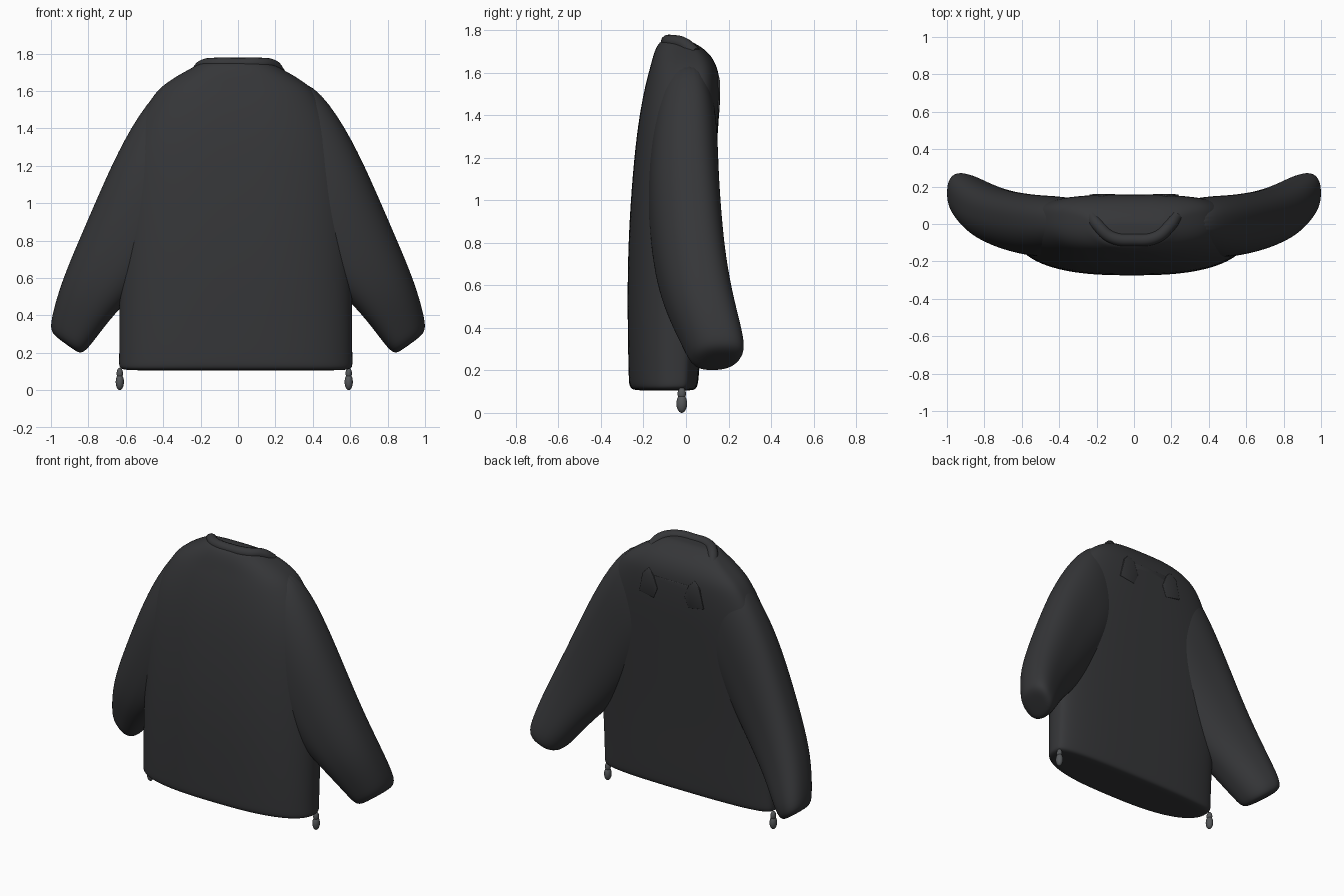
import bpy, bmesh, math

if "Cube" in bpy.data.objects:
    bpy.data.objects.remove(bpy.data.objects["Cube"])

N = 48  # points around each section


def material(name, rgb):
    m = bpy.data.materials.new(name)
    m.diffuse_color = (*rgb, 1)
    m.use_nodes = True
    m.node_tree.nodes["Principled BSDF"].inputs["Base Color"].default_value = m.diffuse_color
    return m


CLOTH = material("dark_cloth", (0.036, 0.037, 0.04))
TRIM = material("grey_trim", (0.09, 0.095, 0.1))


def spow(v, p):
    return math.copysign(abs(v) ** p, v)


def finish(name, bm, mat):
    bmesh.ops.recalc_face_normals(bm, faces=bm.faces)
    me = bpy.data.meshes.new(name)
    bm.to_mesh(me)
    bm.free()
    ob = bpy.data.objects.new(name, me)
    bpy.context.collection.objects.link(ob)
    me.materials.append(mat)
    for p in me.polygons:
        p.use_smooth = True
    return ob


def loft(name, rings, mat):
    """Skin closed rings of N points and cap both ends."""
    bm = bmesh.new()
    rows = [[bm.verts.new(p) for p in r] for r in rings]
    for a, b in zip(rows, rows[1:]):
        for i in range(N):
            j = (i + 1) % N
            bm.faces.new((a[i], a[j], b[j], b[i]))
    bm.faces.new(rows[0])
    bm.faces.new(rows[-1])
    return finish(name, bm, mat)


def subdivide(ob, levels=2):
    s = ob.modifiers.new("smooth", 'SUBSURF')
    s.levels = s.render_levels = levels


def mirror(ob):
    ob.modifiers.new("mirror", 'MIRROR')


# Body: horizontal sections, rounded at the front and flat at the back
def body_ring(z, w, ye, yf, yb):
    pts = []
    for i in range(N):
        a = 2 * math.pi * i / N
        c, s = math.cos(a), math.sin(a)
        p, depth = (0.5, yb - ye) if s > 0 else (0.9, ye - yf)
        pts.append((-0.012 + w * spow(c, 0.75), ye + depth * spow(s, p), z))
    return pts


BODY = [  # z, half width, side y, front y, back y
    (0.106, 0.45, -0.08, -0.19, 0.0), (0.106, 0.61, -0.06, -0.25, 0.04),
    (0.125, 0.626, -0.05, -0.268, 0.055), (0.17, 0.624, -0.05, -0.27, 0.06),
    (0.3, 0.624, -0.05, -0.273, 0.07), (0.6, 0.624, -0.03, -0.277, 0.09),
    (0.9, 0.62, -0.01, -0.268, 0.115), (1.2, 0.60, 0.0, -0.245, 0.14),
    (1.4, 0.54, 0.0, -0.22, 0.157), (1.55, 0.46, 0.01, -0.19, 0.16),
    (1.62, 0.405, 0.01, -0.17, 0.15), (1.68, 0.315, 0.01, -0.155, 0.12),
    (1.72, 0.24, 0.0, -0.14, 0.075), (1.75, 0.19, -0.03, -0.12, 0.02),
    (1.755, 0.10, -0.05, -0.09, -0.01)]
subdivide(loft("body", [body_ring(*r) for r in BODY], CLOTH))


# Sleeve: sections between an outer and an inner edge point
def sleeve_ring(xo, zo, xi, zi, yo, yi, hf, hb):
    pts = []
    for i in range(N):
        a = 2 * math.pi * i / N
        u = 0.5 + 0.5 * spow(math.cos(a), 0.85)
        s = spow(math.sin(a), 0.85)
        y = yi + (yo - yi) * u + (hb if s > 0 else hf) * s
        pts.append((xi + (xo - xi) * u, y, zi + (zo - zi) * u))
    return pts


SLEEVE = [  # outer x z, inner x z, outer y, inner y, front and back depth
    (0.28, 1.69, 0.05, 1.25, 0.01, -0.02, 0.12, 0.10),
    (0.445, 1.605, 0.22, 1.0, 0.02, -0.02, 0.165, 0.145),
    (0.612, 1.34, 0.36, 0.78, 0.02, -0.02, 0.18, 0.15),
    (0.73, 1.08, 0.46, 0.64, 0.035, -0.01, 0.175, 0.152),
    (0.838, 0.83, 0.54, 0.53, 0.055, 0.0, 0.165, 0.155),
    (0.945, 0.58, 0.66, 0.41, 0.095, 0.04, 0.155, 0.155),
    (1.003, 0.37, 0.77, 0.265, 0.165, 0.10, 0.135, 0.14),
    (1.0, 0.31, 0.83, 0.19, 0.17, 0.12, 0.115, 0.12),
    (0.96, 0.275, 0.87, 0.21, 0.16, 0.13, 0.05, 0.06)]
sleeve = loft("sleeves", [sleeve_ring(*r) for r in SLEEVE], CLOTH)
mirror(sleeve)
subdivide(sleeve)

# Collar: rolled band arching round the neck
half = [(0.04, 0.225, 1.69), (-0.01, 0.19, 1.733), (-0.07, 0.12, 1.745)]
path = [(-x, y, z) for y, x, z in half] + [(0, -0.085, 1.745)] + \
       [(x, y, z) for y, x, z in reversed(half)]
cu = bpy.data.curves.new("collar", 'CURVE')
cu.dimensions = '3D'
cu.bevel_depth = 0.033
cu.bevel_resolution = 4
cu.use_fill_caps = True
sp = cu.splines.new('BEZIER')
sp.bezier_points.add(len(path) - 1)
for bp, co in zip(sp.bezier_points, path):
    bp.co = co
    bp.handle_left_type = bp.handle_right_type = 'AUTO'
cu.materials.append(CLOTH)
bpy.context.collection.objects.link(bpy.data.objects.new("collar", cu))


# Flaps below the neckline: thin raised panels on the back
def panel(name, outline, y1):
    bm = bmesh.new()
    f = bm.faces.new([bm.verts.new((x, 0.12, z)) for x, z in outline])
    r = bmesh.ops.extrude_face_region(bm, geom=[f])
    for v in r["geom"]:
        if isinstance(v, bmesh.types.BMVert):
            v.co.y = y1(v.co.z)
    ob = finish(name, bm, CLOTH)
    b = ob.modifiers.new("soft_edge", 'BEVEL')
    b.width = 0.004
    b.segments = 2


def lie(z):
    """Depth just above the back of the body."""
    return 0.162 - max(0, z - 1.56) * 0.28 - max(0, 1.5 - z) * 0.06


for s, side in ((1, "right"), (-1, "left")):
    panel(side + "_collar_flap", [(s * x, z) for x, z in (
        (0.17, 1.6), (0.21, 1.56), (0.24, 1.43), (0.13, 1.41),
        (0.1, 1.48), (0.13, 1.56))], lie)
panel("neck_placket", [(-0.13, 1.56), (0.13, 1.56), (0.1, 1.48), (0.05, 1.42),
                       (0, 1.38), (-0.05, 1.42), (-0.1, 1.48)],
      lambda z: lie(z) - 0.004)

# Hem toggles hanging at the two side seams
for side, x in (("left", -0.632), ("right", 0.592)):
    for part, z, r, h in (("toggle", 0.044, 0.022, 0.044),
                          ("cord", 0.09, 0.017, 0.03)):
        bm = bmesh.new()
        bmesh.ops.create_uvsphere(bm, u_segments=20, v_segments=12, radius=1)
        for v in bm.verts:
            v.co = (x + v.co.x * r, -0.02 + v.co.y * r * 1.15, z + v.co.z * h)
        finish(f"{side}_{part}", bm, TRIM)
